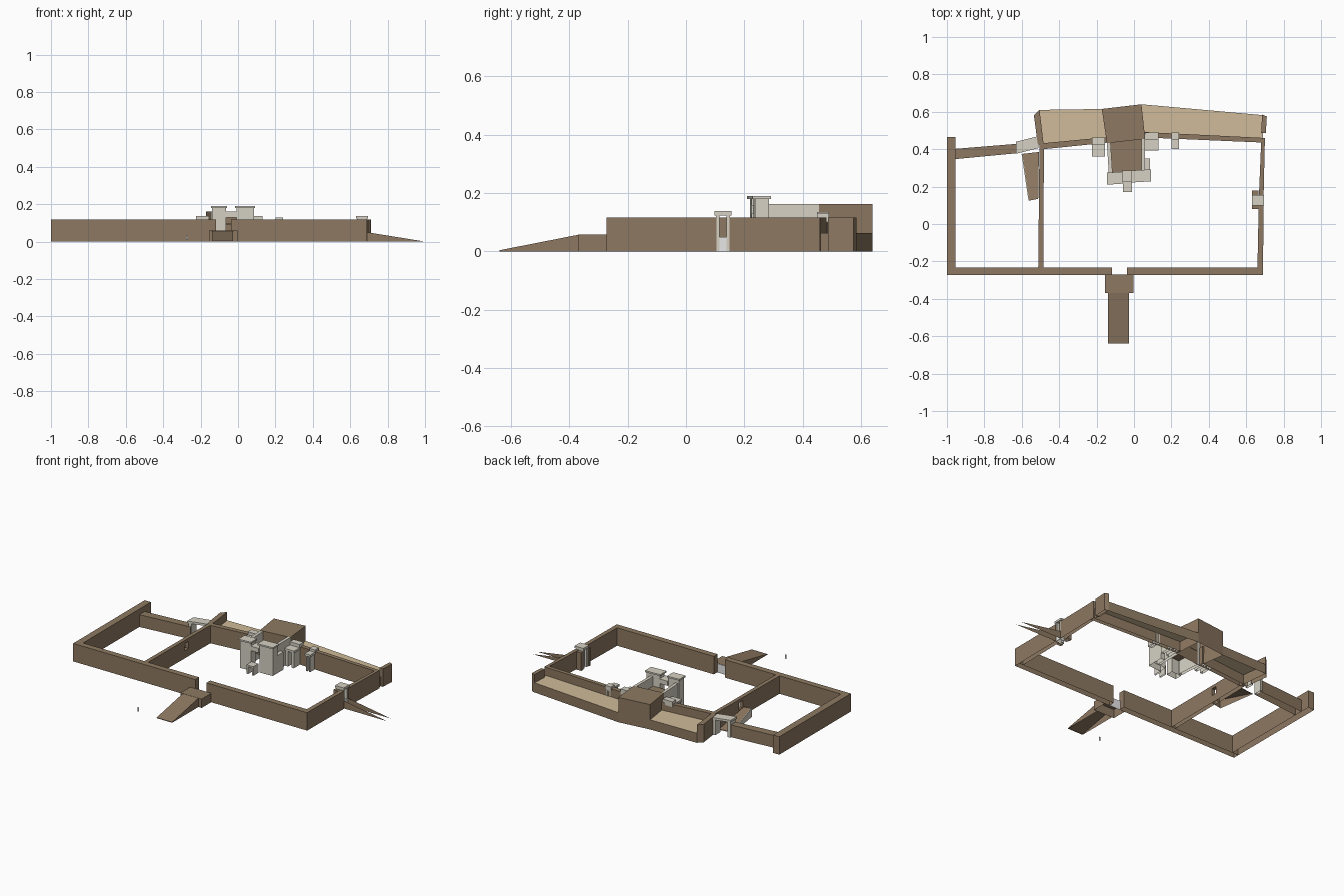
import bpy

if "Cube" in bpy.data.objects:
    bpy.data.objects.remove(bpy.data.objects["Cube"])

def material(name, rgb):
    m = bpy.data.materials.new(name)
    m.diffuse_color = (*rgb, 1)
    m.use_nodes = True
    m.node_tree.nodes["Principled BSDF"].inputs["Base Color"].default_value = m.diffuse_color
    return m

BROWN = material("mud_brick_brown", (0.268, 0.19, 0.12))
TAN = material("sandy_tan", (0.63, 0.50, 0.32))
GREY = material("pale_stone", (0.67, 0.64, 0.55))
WHITE = material("light_grey", (0.80, 0.80, 0.80))

def mesh(name, verts, faces, mat):
    me = bpy.data.meshes.new(name)
    me.from_pydata(verts, [], faces)
    me.materials.append(mat)
    ob = bpy.data.objects.new(name, me)
    bpy.context.collection.objects.link(ob)
    return ob

def prism(name, pts, z0, z1, mat, top=None):
    """Upright prism over a counter-clockwise plan; z1 may be a list per corner.
    Parts standing on the ground are left open underneath."""
    n = len(pts)
    tops = z1 if isinstance(z1, (list, tuple)) else [z1] * n
    v = [(x, y, z0) for x, y in pts] + [(x, y, t) for (x, y), t in zip(pts, tops)]
    f = [tuple(range(n, 2 * n))]
    f += [(i, (i + 1) % n, n + (i + 1) % n, n + i) for i in range(n)]
    if z0 > 0:
        f.append(tuple(range(n))[::-1])
    ob = mesh(name, v, f, mat)
    if top:                      # second colour on the top face only
        ob.data.materials.append(top)
        ob.data.polygons[0].material_index = 1
    return ob

def box(name, x0, x1, y0, y1, z0, z1, mat):
    return prism(name, [(x0, y0), (x1, y0), (x1, y1), (x0, y1)], z0, z1, mat)

H = 0.117     # main wall height

# Enclosure walls
box("front_wall_left", -1, -0.118, -0.272, -0.233, 0, H, BROWN)
box("front_wall_right", -0.038, 0.69, -0.272, -0.233, 0, H, BROWN)
box("left_wall", -1, -0.955, -0.233, 0.466, 0, H, BROWN)
prism("right_wall_front", [(0.66, -0.233), (0.69, -0.233), (0.693, 0.105), (0.667, 0.105)], 0, H, BROWN)
prism("right_wall_back", [(0.668, 0.15), (0.693, 0.15), (0.70, 0.46), (0.68, 0.437)], 0, H, BROWN)
prism("back_left_wall", [(-0.955, 0.347), (-0.61, 0.38), (-0.61, 0.43), (-0.955, 0.402)], 0, 0.08, BROWN)

# Dividing wall with a doorway at the top of the inner ramp
prism("dividing_wall_front", [(-0.512, -0.233), (-0.485, -0.233), (-0.483, 0.14), (-0.508, 0.14)], 0, H, BROWN)
prism("dividing_wall_back", [(-0.508, 0.18), (-0.483, 0.18), (-0.48, 0.42), (-0.505, 0.42)], 0, H, BROWN)
box("dividing_door_sill", -0.508, -0.483, 0.14, 0.18, 0, 0.05, BROWN)
box("dividing_door_lintel", -0.508, -0.483, 0.14, 0.18, 0.097, H, BROWN)

# Back wall with the lower terrace behind it
prism("back_wall_left", [(-0.485, 0.40), (-0.14, 0.435), (-0.14, 0.465), (-0.485, 0.432)], 0, H, BROWN)
prism("back_wall_right", [(0.05, 0.463), (0.70, 0.435), (0.70, 0.46), (0.05, 0.492)], 0, H, BROWN)
prism("terrace_left", [(-0.485, 0.43), (-0.145, 0.463), (-0.17, 0.615), (-0.505, 0.61)], 0, 0.063, BROWN, TAN)
prism("terrace_right", [(0.05, 0.49), (0.69, 0.46), (0.69, 0.582), (0.04, 0.64)], 0, 0.063, BROWN, TAN)
prism("terrace_end_left", [(-0.515, 0.43), (-0.48, 0.40), (-0.505, 0.61), (-0.535, 0.58)], 0, H, BROWN)
prism("terrace_end_right", [(0.68, 0.487), (0.705, 0.487), (0.71, 0.575), (0.685, 0.585)], 0, H, BROWN)

# Sanctuary tower and the passage leading to it
prism("tower", [(-0.145, 0.432), (0.06, 0.455), (0.04, 0.64), (-0.172, 0.615)], 0, 0.162, BROWN)
prism("passage_floor", [(-0.115, 0.275), (0.05, 0.285), (0.055, 0.455), (-0.135, 0.435)], 0.09, 0.10, BROWN)
prism("passage_wall_left", [(-0.135, 0.275), (-0.115, 0.275), (-0.125, 0.437), (-0.145, 0.435)], 0, 0.16, GREY)
prism("passage_wall_right", [(0.04, 0.28), (0.06, 0.28), (0.06, 0.457), (0.04, 0.455)], 0, 0.162, GREY)
box("passage_side_block", 0.055, 0.085, 0.285, 0.35, 0, 0.115, GREY)

# Pylons: body and a projecting cap, set slightly askew
for side, x0, x1, dy in (("left", -0.138, -0.065, 0.0), ("right", -0.008, 0.085, 0.012)):
    prism("pylon_" + side, [(x0, 0.22 + dy), (x1, 0.225 + dy), (x1, 0.272 + dy), (x0, 0.267 + dy)],
          0, 0.18, GREY)
    prism("pylon_cap_" + side, [(x0 - 0.007, 0.21 + dy), (x1 + 0.007, 0.216 + dy),
                                (x1 + 0.007, 0.28 + dy), (x0 - 0.007, 0.274 + dy)], 0.18, 0.19, GREY)
box("pylon_lintel", -0.065, -0.008, 0.225, 0.285, 0.13, 0.16, GREY)
box("pylon_porch_slab", -0.06, -0.01, 0.172, 0.225, 0.05, 0.06, GREY)
for x in (-0.06, -0.02):
    box("pylon_porch_post", x, x + 0.01, 0.175, 0.225, 0, 0.05, GREY)

def gate(name, x0, x1, y0, y1, ztop, along_x=True, skew=0.0, t=0.018):
    """Two posts under a projecting lintel."""
    e, zl = 0.005, ztop - 0.014
    def bar(part, a0, a1, b0, b1, z0, z1):
        prism(name + part, [(a0, b0 + skew * (a0 - x0)), (a1, b0 + skew * (a1 - x0)),
                            (a1, b1 + skew * (a1 - x0)), (a0, b1 + skew * (a0 - x0))], z0, z1, GREY)
    if along_x:
        bar("_post_left", x0 + e, x0 + e + t, y0 + e, y1 - e, 0, zl)
        bar("_post_right", x1 - e - t, x1 - e, y0 + e, y1 - e, 0, zl)
    else:
        bar("_post_front", x0 + e, x1 - e, y0 + e, y0 + e + t, 0, zl)
        bar("_post_back", x0 + e, x1 - e, y1 - e - t, y1 - e, 0, zl)
    bar("_lintel", x0, x1, y0, y1, zl, ztop)

# Small gates along the back wall: low porch with a raised lintel on the wall
for name, x0, x1, y0, y1, t in (("left", -0.225, -0.155, 0.362, 0.462, 0.018),
                                ("middle", 0.06, 0.13, 0.392, 0.49, 0.018),
                                ("right", 0.20, 0.24, 0.402, 0.49, 0.009)):
    gate("back_gate_" + name, x0, x1, y0, y1, 0.115, t=t)
    box("back_gate_cap_" + name, x0, x1, y1 - 0.04, y1, 0.115, 0.13 if name == "right" else 0.136, GREY)

# Outer gates
gate("court_gate", -0.63, -0.51, 0.376, 0.44, 0.115, skew=0.25)
gate("right_gate", 0.632, 0.695, 0.098, 0.156, 0.138, along_x=False, t=0.012)
box("right_gate_jamb_front", 0.632, 0.665, 0.08, 0.10, 0, H, BROWN)
box("right_gate_jamb_back", 0.632, 0.665, 0.155, 0.178, 0, H, BROWN)
box("right_gate_threshold", 0.655, 0.69, 0.11, 0.146, 0, 0.05, WHITE)

# Right ramp: only its two paper-thin flanks
for y in (0.107, 0.15):
    mesh("right_ramp_flank", [(0.69, y, 0), (1.0, y, 0), (0.69, y, 0.05)], [(0, 1, 2)], BROWN)

# Front landing and ramp
box("front_landing", -0.155, -0.003, -0.37, -0.272, 0, 0.058, BROWN)
box("front_landing_back_plate", -0.12, -0.04, -0.272, -0.267, 0, 0.057, WHITE)
prism("front_ramp", [(-0.14, -0.64), (-0.027, -0.64), (-0.027, -0.37), (-0.14, -0.37)],
      0, [0.004, 0.004, 0.057, 0.057], BROWN)

# Inner ramp rising from the court gate to the dividing wall door
prism("court_ramp", [(-0.56, 0.125), (-0.512, 0.135), (-0.508, 0.385), (-0.597, 0.375)],
      0, [0.055, 0.055, 0.004, 0.004], BROWN)
prism("court_ramp_edge", [(-0.564, 0.125), (-0.56, 0.125), (-0.597, 0.375), (-0.601, 0.375)],
      0, [0.06, 0.06, 0.008, 0.008], GREY)

# Tiny marker standing free in front
mesh("marker_plate", [(-0.278, -0.64, 0.008), (-0.268, -0.64, 0.008),
                      (-0.268, -0.64, 0.036), (-0.278, -0.64, 0.036)], [(0, 1, 2, 3)], GREY)
